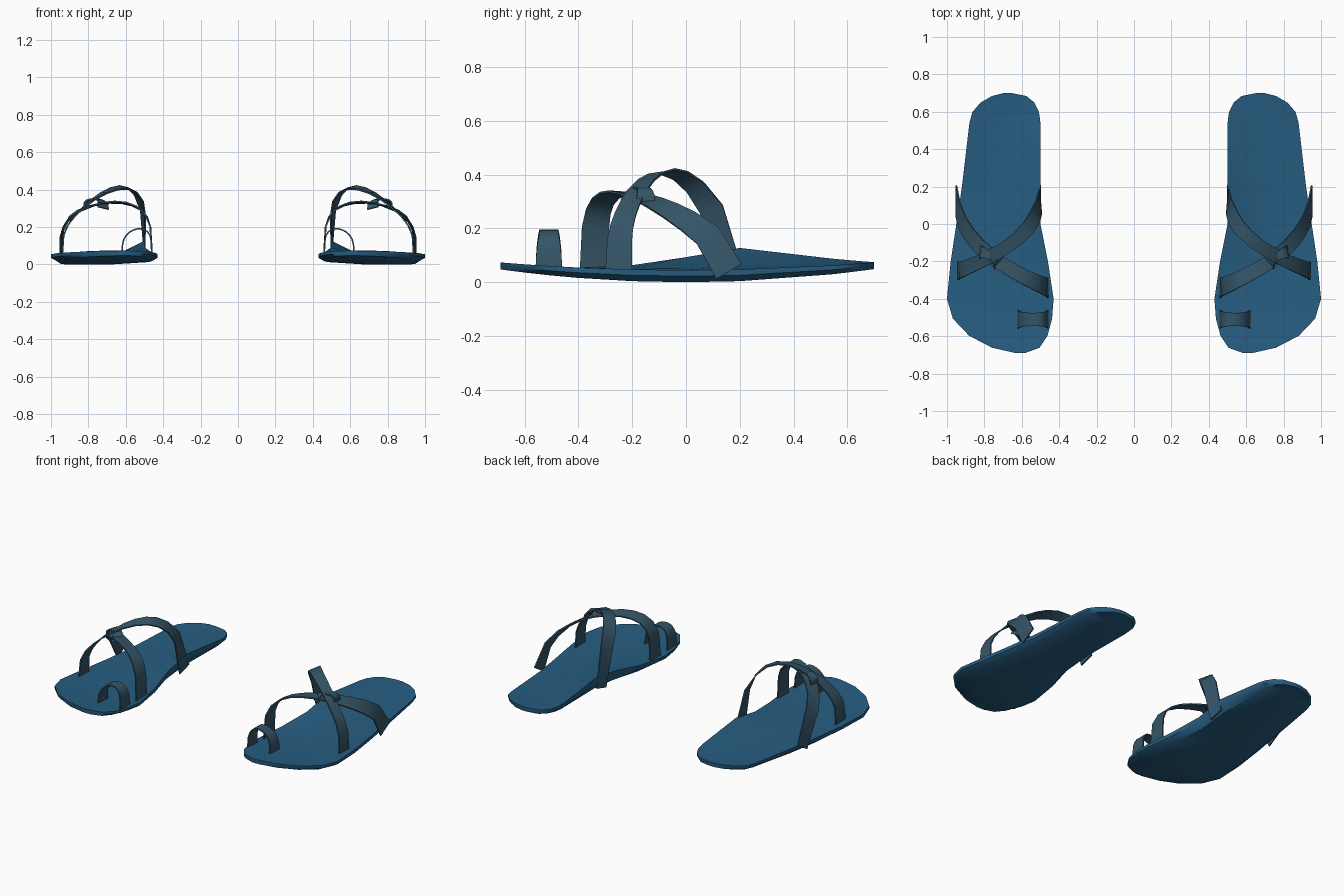
import bpy
import bmesh
import math
from mathutils import Vector

cube = bpy.data.objects.get("Cube")
if cube:
    bpy.data.objects.remove(cube)


def material(name, red, green, blue):
    mat = bpy.data.materials.new(name)
    mat.use_nodes = True
    color = (red, green, blue, 1)
    mat.diffuse_color = color
    shader = mat.node_tree.nodes["Principled BSDF"]
    shader.inputs["Base Color"].default_value = color
    return mat


sole_blue = material("sole blue", 0.02, 0.11, 0.22)
strap_blue = material("strap grey blue", 0.035, 0.09, 0.135)


def mix(start, end, factor):
    return start + (end - start) * factor


def loft(name, rings, mat):
    """Skin closed rings of points, cap both ends and mirror to the other foot."""
    bm = bmesh.new()
    loops = [[bm.verts.new(point) for point in ring] for ring in rings]
    for near, far in zip(loops, loops[1:]):
        for i in range(len(near)):
            bm.faces.new((near[i - 1], near[i], far[i], far[i - 1]))
    bm.faces.new(loops[0])
    bm.faces.new(loops[-1])
    bmesh.ops.recalc_face_normals(bm, faces=bm.faces)
    mesh = bpy.data.meshes.new(name)
    bm.to_mesh(mesh)
    bm.free()
    mesh.materials.append(mat)
    obj = bpy.data.objects.new(name, mesh)
    bpy.context.collection.objects.link(obj)
    bpy.ops.object.select_all(action="DESELECT")
    obj.select_set(True)
    bpy.context.view_layer.objects.active = obj
    bpy.ops.object.shade_smooth_by_angle(angle=math.radians(40))
    mirror = obj.modifiers.new("other foot", "MIRROR")
    mirror.use_mirror_merge = False


def sole_ring(y, inner, outer):
    """Cross-section of the sole: curled up at toe and heel, raised at the arch."""
    width = outer - inner
    low = 0.1 * y * y
    top = 0.045 + 0.06 * y * y
    arch = 0.08 * max(0, 1 - abs(y - 0.2) * 2)
    inset = width * 0.06
    return [
        (inner, y, top + arch),
        (mix(inner, outer, 0.3), y, top + arch * 0.2),
        (mix(inner, outer, 0.7), y, top),
        (outer, y, top),
        (outer, y, (top + low) / 2),
        (outer - inset, y, low),
        (mix(inner, outer, 0.4), y, low),
        (inner + inset, y, low + arch / 2),
        (inner, y, (top + low + arch * 1.5) / 2),
    ]


def rounded_end(y, inner, outer, depth, tip):
    """Sole rings that narrow from a full width to a rounded tip."""
    rings = []
    for step in range(1, 5):
        angle = step / 4 * 1.5
        spread = math.cos(angle)
        rings.append(sole_ring(
            y + depth * math.sin(angle),
            mix(tip, inner, spread ** 0.6),
            mix(tip, outer, spread ** 1.2),
        ))
    return rings


# Sole: rounded heel, straight-sided waist, broad rounded toe
heel = rounded_end(0.54, 0.5, 0.88, 0.16, 0.69)
body = [
    sole_ring(0.54, 0.5, 0.88),
    sole_ring(0.2, 0.5, 0.92),
    sole_ring(0, 0.5, 0.95),
    sole_ring(-0.2, 0.46, 0.98),
    sole_ring(-0.4, 0.43, 1),
]
toe = rounded_end(-0.4, 0.43, 1, -0.29, 0.62)
loft("sole", heel[::-1] + body + toe, sole_blue)


def strap(name, start, end, base, height, lean, width):
    """Thin ribbon arching between two plan points; lean shifts the peak to the start."""
    steps = 12
    path = []
    for i in range(steps + 1):
        t = i / steps
        swing = math.cos(math.pi * t)
        rise = max(0, math.sin(math.pi * t)) ** 0.5
        x = mix(start[0], end[0], (1 - swing) / 2)
        y = mix(start[1], end[1], 1 - (1 - t) ** 2)
        path.append(Vector((x, y, base + height * rise * (1 + lean * swing))))

    middle = (start[0] + end[0]) / 2
    rings = []
    for i, point in enumerate(path):
        tangent = path[min(i + 1, steps)] - path[max(i - 1, 0)]
        outward = Vector((point.x - middle, 0, max(point.z - 0.1, 0)))
        side = tangent.cross(outward).normalized()
        thick = side.cross(tangent).normalized() * 0.004
        # The ribbon is gathered towards the middle of its span
        side *= width / 2 * (1 - 0.3 * math.sin(math.pi * i / steps))
        rings.append([
            point - side - thick,
            point + side - thick,
            point + side + thick,
            point - side + thick,
        ])
    loft(name, rings, strap_blue)


# Straps crossing over the instep, the wrap at their crossing, and the toe loop
strap("high_cross_strap", (0.5, 0.16), (0.94, -0.25), 0.04, 0.34, 0.35, 0.1)
strap("low_cross_strap", (0.95, 0.16), (0.46, -0.34), 0.04, 0.29, -0.1, 0.11)
strap("cross_wrap", (0.72, -0.22), (0.82, -0.15), 0.3, 0.05, 0, 0.07)
strap("toe_loop", (0.46, -0.51), (0.62, -0.51), 0.04, 0.15, 0.1, 0.1)
